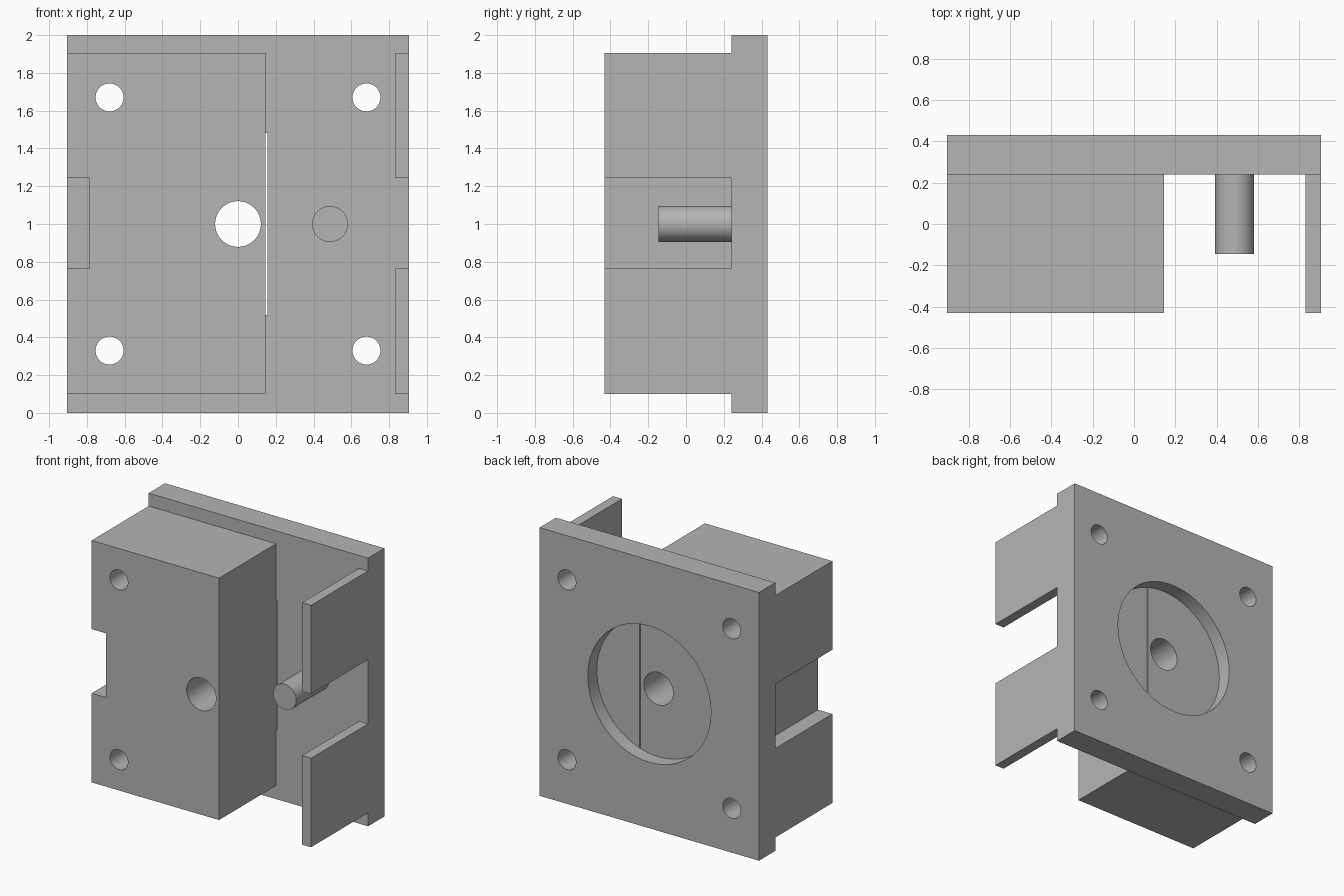
import bpy, math

cube = bpy.data.objects.get("Cube")
if cube:
    bpy.data.objects.remove(cube, do_unlink=True)

# Single plain grey material
GREY = (0.46, 0.46, 0.46, 1.0)
mat = bpy.data.materials.new("plain grey")
mat.use_nodes = True
mat.diffuse_color = GREY
bsdf = mat.node_tree.nodes["Principled BSDF"]
bsdf.inputs["Base Color"].default_value = GREY
bsdf.inputs["Roughness"].default_value = 0.6

HALF_X, HALF_Y = 0.905, 0.432   # overall half width and depth
FACE_Y = 0.24                   # front surface of the back plate
BLOCK_X = 0.146                 # inner side of the block
LOW, HIGH = 0.10, 1.904         # height range of the block and tabs
GAP_LOW, GAP_HIGH = 0.764, 1.243  # side opening
MID = 1.0


def box(name, x, y, z):
    """Box from (min, max) ranges."""
    spans = (x, y, z)
    bpy.ops.mesh.primitive_cube_add(size=1, location=[(a + b) / 2 for a, b in spans])
    ob = bpy.context.object
    ob.name = name
    ob.scale = [b - a for a, b in spans]
    bpy.ops.object.transform_apply(location=False, rotation=False, scale=True)
    ob.data.materials.append(mat)
    return ob


def rod(name, x, z, radius, y):
    """Cylinder along the y axis."""
    bpy.ops.mesh.primitive_cylinder_add(
        vertices=64, radius=radius, depth=y[1] - y[0],
        location=(x, (y[0] + y[1]) / 2, z), rotation=(math.pi / 2, 0, 0))
    ob = bpy.context.object
    ob.name = name
    ob.data.materials.append(mat)
    return ob


def cut(target, cutter):
    mod = target.modifiers.new("cut", 'BOOLEAN')
    mod.operation = 'DIFFERENCE'
    mod.solver = 'EXACT'
    mod.object = cutter
    bpy.ops.object.select_all(action='DESELECT')
    bpy.context.view_layer.objects.active = target
    target.select_set(True)
    bpy.ops.object.modifier_apply(modifier=mod.name)


# Main solids
plate = box("back_plate", (-HALF_X, HALF_X), (FACE_Y, HALF_Y), (0, 2))
block = box("main_block", (-HALF_X, BLOCK_X), (-HALF_Y, FACE_Y), (LOW, HIGH))
peg = rod("peg", 0.487, MID, 0.095, (-0.145, FACE_Y))
tabs = [box(name, (0.831, HALF_X), (-HALF_Y, FACE_Y), z)
        for name, z in (("lower_tab", (LOW, GAP_LOW)), ("upper_tab", (GAP_HIGH, HIGH)))]

# Round recess in the back, with a thin slit through its floor beside the block
cutters = [rod("recess_cutter", 0, MID, 0.508, (0.325, 0.6)),
           box("slit_cutter", (BLOCK_X, BLOCK_X + 0.009), (0.1, 0.4), (MID - 0.483, MID + 0.483))]
for c in cutters:
    cut(plate, c)

# Notch in the outer side of the block
notch = box("notch_cutter", (-1.1, -0.787), (-0.6, 0.4), (GAP_LOW, GAP_HIGH))
cut(block, notch)
cutters.append(notch)

# Centre bore and four corner holes
holes = [(0, MID, 0.121)]
holes += [(sx * 0.68, MID + sz * 0.67, 0.074) for sx in (-1, 1) for sz in (-1, 1)]
for x, z, r in holes:
    c = rod("hole_cutter", x, z, r, (-0.7, 0.7))
    cut(plate, c)
    if x < BLOCK_X:
        cut(block, c)
    cutters.append(c)

for c in cutters:
    bpy.data.objects.remove(c, do_unlink=True)

# Smooth the round walls, keep hard edges
for ob in (plate, block, peg):
    bpy.ops.object.select_all(action='DESELECT')
    bpy.context.view_layer.objects.active = ob
    ob.select_set(True)
    bpy.ops.object.shade_smooth_by_angle(angle=math.radians(30))
